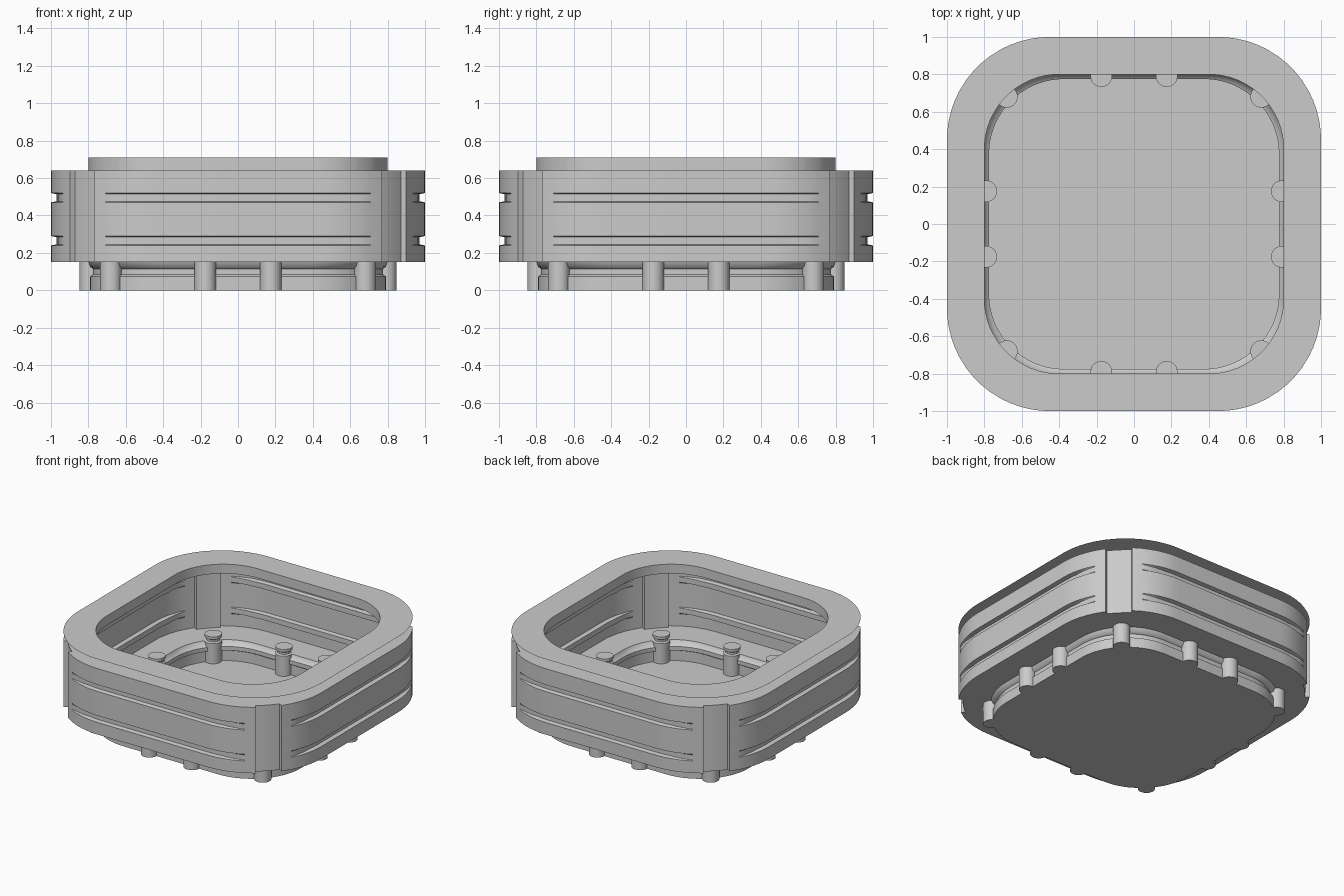
import bpy, bmesh
from math import radians, cos, sin, pi

if "Cube" in bpy.data.objects:
    bpy.data.objects.remove(bpy.data.objects["Cube"])

ANGLES = [0, 5, 10, 16, 22, 28, 35.6, 35.9, 42, 48, 54.1, 54.4, 62, 68, 74, 80, 85, 90]


def loop_points(h, r, z, groove=0.0, recess=0.0):
    """Rounded square outline; grooves fade out near corners, recess marks the corner post."""
    pts = []
    for q in range(4):
        for a in ANGLES:
            t = min(a, 90 - a)
            fade = max(0.0, min(1.0, (28 - t) / 18))
            rad = r - groove * fade - (recess if t > 35.7 else 0)
            x, y = h - r + rad * cos(radians(a)), h - r + rad * sin(radians(a))
            for _ in range(q):
                x, y = -y, x
            pts.append((x, y, z))
    return pts


def finish(name, bm, angle=40):
    me = bpy.data.meshes.new(name)
    bm.to_mesh(me)
    bm.free()
    ob = bpy.data.objects.new(name, me)
    bpy.context.collection.objects.link(ob)
    bpy.ops.object.select_all(action='DESELECT')
    ob.select_set(True)
    bpy.context.view_layer.objects.active = ob
    bpy.ops.object.shade_smooth_by_angle(angle=radians(angle))
    return ob


def loft(name, loops, cap_first=False, cap_last=False, angle=40):
    bm = bmesh.new()
    rows = [[bm.verts.new(p) for p in pts] for pts in loops]
    n = len(rows[0])
    for a, b in zip(rows, rows[1:]):
        for i in range(n):
            j = (i + 1) % n
            bm.faces.new((a[i], a[j], b[j], b[i]))
    if cap_first:
        bm.faces.new(rows[0][::-1])
    if cap_last:
        bm.faces.new(rows[-1])
    return finish(name, bm, angle)


# Base tray: closed floor with a grooved side
base = [(.79, 0), (.79, .075), (.775, .085), (.775, .115), (.79, .125), (.80, .15)]
loft("base_tray", [loop_points(h, .4, z) for h, z in base], cap_first=True)

# Thin outer wall with two pressed grooves, corner posts, underside and top shelf
REC, GR = .03, .03
wall = [(.15, 0), (.24, 0), (.246, GR), (.284, GR), (.29, 0), (.38, 0),
        (.47, 0), (.476, GR), (.514, GR), (.52, 0), (.64, 0)]
loops = [loop_points(.80, .4, .15)]
loops += [loop_points(1, .55, z, g, REC) for z, g in wall]
loops += [loop_points(.80, .4, .64)]
loft("outer_wall", loops)

# Flat top rim on a short inner collar
loft("top_rim", [loop_points(.80, .4, .64), loop_points(.80, .4, .71),
                 loop_points(1, .55, .71)])

# Pins with a neck and cap, three per quarter turn
pin_profile = [(.058, 0), (.058, .15), (.045, .157), (.045, .172), (.058, .18), (.058, .20)]
spots = []
for x, y in [(.79, -.175), (.79, .175), (.68, .68)]:
    for _ in range(4):
        spots.append((x, y))
        x, y = -y, x
for k, (cx, cy) in enumerate(spots):
    ring = [[(cx + r * cos(i * pi / 12), cy + r * sin(i * pi / 12), z) for i in range(24)]
            for r, z in pin_profile]
    loft(f"pin_{k + 1}", ring, cap_first=True, cap_last=True)
